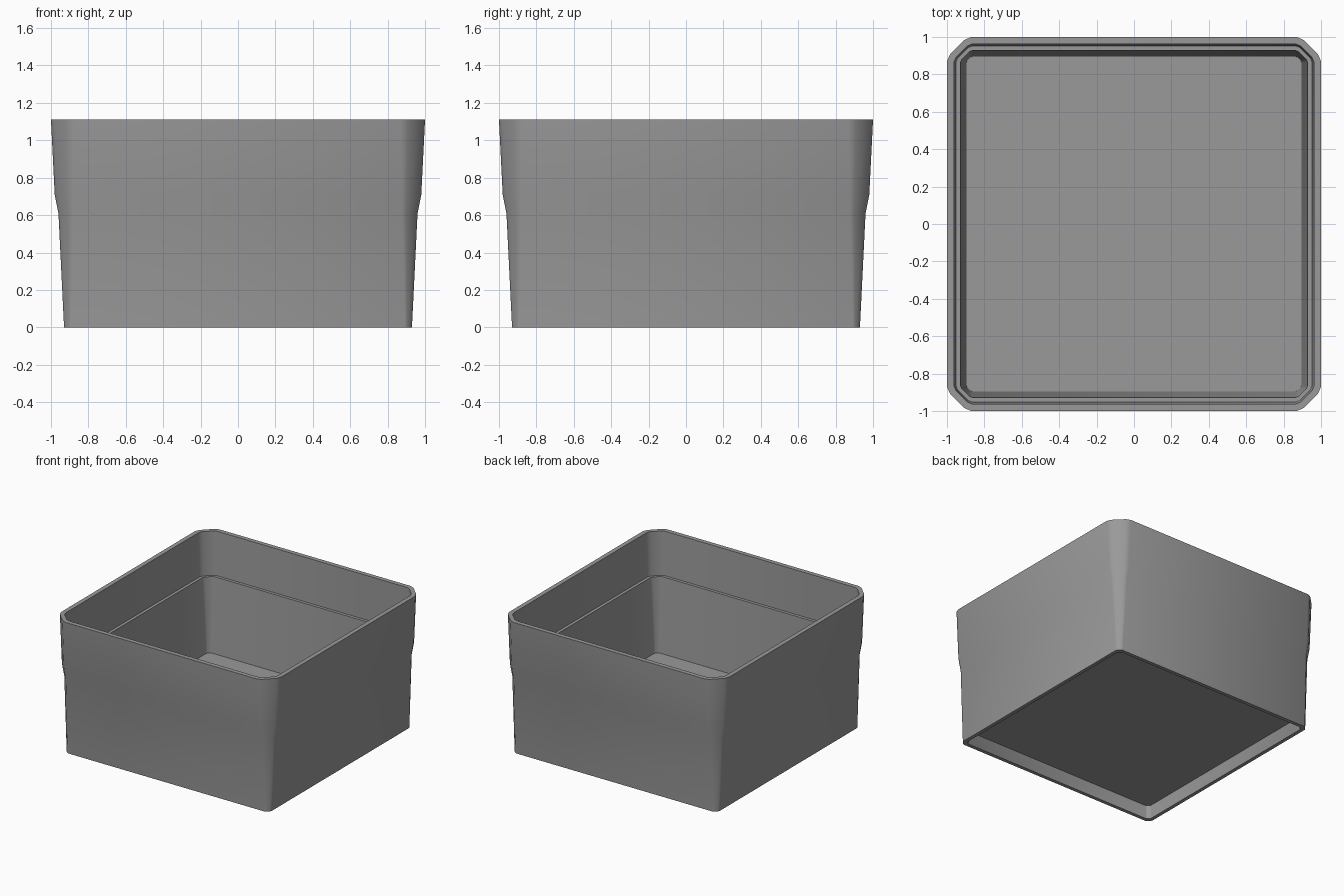
import bpy, bmesh, math

if "Cube" in bpy.data.objects:
    bpy.data.objects.remove(bpy.data.objects["Cube"])

grey = bpy.data.materials.new("mid grey")
grey.diffuse_color = (0.32, 0.32, 0.32, 1)
grey.use_nodes = True
grey.node_tree.nodes["Principled BSDF"].inputs["Base Color"].default_value = grey.diffuse_color


def ring(bm, half, cut, z):
    """Square loop with eased chamfer corners (four points per corner)."""
    corner = [(half, half - cut), (half - 0.12 * cut, half - 0.72 * cut),
              (half - 0.72 * cut, half - 0.12 * cut), (half - cut, half)]
    verts = []
    for k in range(4):
        c, s = round(math.cos(k * math.pi / 2)), round(math.sin(k * math.pi / 2))
        verts += [bm.verts.new((x * c - y * s, x * s + y * c, z)) for x, y in corner]
    return verts


# Wall section from recessed underside, up the outside, over the rim, down to the floor:
# half width, corner cut, height
section = [
    (0.885, 0.03, 0.10),    # underside of the floor
    (0.90, 0.03, 0.0),      # inside of the foot
    (0.93, 0.038, 0.0),     # outside of the foot
    (0.96, 0.085, 0.61),    # shoulder start
    (0.98, 0.105, 0.71),    # shoulder end
    (1.0, 0.13, 1.11),      # outer rim
    (0.963, 0.10, 1.11),    # inner rim
    (0.953, 0.09, 0.75),    # stacking ledge, outer edge
    (0.928, 0.065, 0.75),   # stacking ledge, inner edge
    (0.895, 0.03, 0.135),   # floor edge
]

bm = bmesh.new()
rings = [ring(bm, *row) for row in section]
for a, b in zip(rings, rings[1:]):
    n = len(a)
    for i in range(n):
        j = (i + 1) % n
        bm.faces.new((a[i], a[j], b[j], b[i]))
bm.faces.new(rings[0][::-1])    # underside
bm.faces.new(rings[-1])         # floor
bmesh.ops.recalc_face_normals(bm, faces=bm.faces)

mesh = bpy.data.meshes.new("stacking_box")
bm.to_mesh(mesh)
bm.free()
mesh.materials.append(grey)
box = bpy.data.objects.new("stacking_box", mesh)
bpy.context.collection.objects.link(box)

# Smooth the eased corners and shoulder, keep rim and ledge sharp
bpy.context.view_layer.objects.active = box
box.select_set(True)
bpy.ops.object.shade_smooth_by_angle(angle=math.radians(35))
